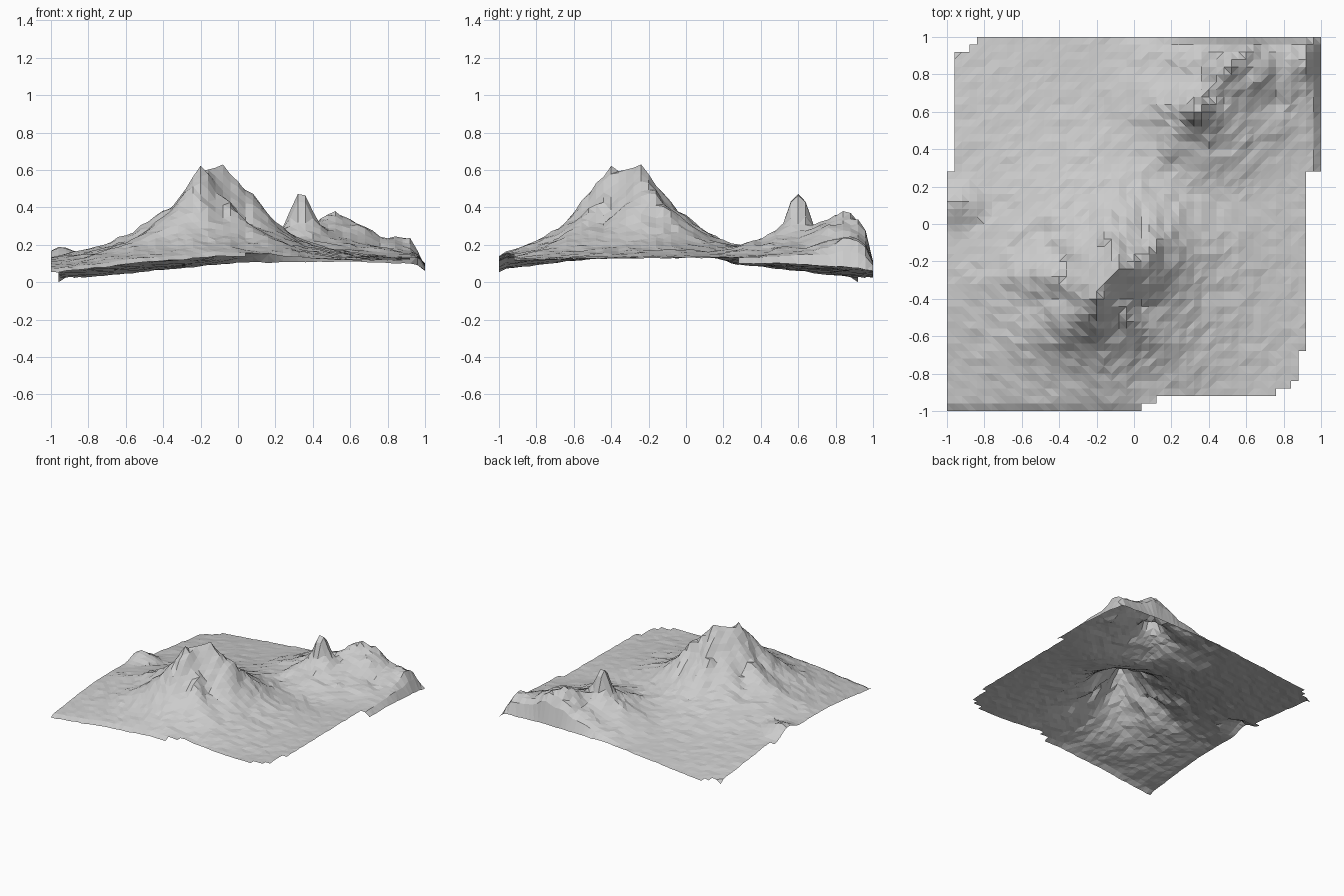
import bpy, bmesh, math
from mathutils import Vector, noise

if "Cube" in bpy.data.objects:
    bpy.data.objects.remove(bpy.data.objects["Cube"])

N = 50

# Height above the plain against distance from the crest
CONE = [(0, .49), (.05, .42), (.12, .315), (.18, .255), (.3, .155), (.42, .09), (.58, .045), (.78, .012), (.95, 0)]
SPIKE = [(0, .37), (.04, .31), (.08, .20), (.14, .14), (.2, .10), (.35, .05), (.5, .01), (.6, 0)]
SLOPE = [(0, 1), (.1, .72), (.2, .48), (.32, .25), (.5, .06), (.65, 0)]
SPUR = [(0, 1), (.06, .6), (.14, .2), (.24, 0)]

# Crest lines: (x, y, height factor)
MAIN_CREST = [(-.20, -.40, 1), (-.16, -.31, .97), (-.08, -.23, 1)]
BACK_RIDGE = [(.43, .73, .21), (.50, .80, .26), (.60, .92, .25), (.74, .90, .19), (.88, .88, .13)]
SPURS = [[(-.30, -.30, .02), (-.50, -.28, .035), (-.85, -.30, .02)],
         [(.0, -.40, .01), (.14, -.56, .03), (.28, -.72, .01)],
         [(.02, -.18, .01), (.22, -.12, .03), (.5, -.06, .01)]]

# Plain heights, rows from front to back, columns from left to right
PLAIN = [(.07, .115, .115), (.115, .13, .125), (.125, .135, .13), (.07, .13, .13), (.008, .105, .09)]


def lerp_table(table, d):
    for (d0, h0), (d1, h1) in zip(table, table[1:]):
        if d <= d1:
            return h0 + (h1 - h0) * (d - d0) / (d1 - d0)
    return table[-1][1]


def plain(x, y):
    """Bilinear lookup in the plain grid."""
    u, v = x + 1, (y + 1) * 2
    i, j = max(0, min(1, int(u))), max(0, min(3, int(v)))
    u, v = u - i, v - j
    a = PLAIN[j][i] * (1 - u) + PLAIN[j][i + 1] * u
    b = PLAIN[j + 1][i] * (1 - u) + PLAIN[j + 1][i + 1] * u
    return a * (1 - v) + b * v


def ridge(crest, table, x, y):
    """Highest flank of a crest polyline at (x, y)."""
    best = 0
    p = Vector((x, y))
    for a, b in zip(crest, crest[1:]):
        s, e = Vector(a[:2]), Vector(b[:2])
        t = max(0, min(1, (p - s).dot(e - s) / (e - s).length_squared))
        h = a[2] + (b[2] - a[2]) * t
        best = max(best, h * lerp_table(table, (p - s.lerp(e, t)).length))
    return best


def gullies(x, y, cx, cy, count):
    """Noise stretched down the slope, so it cuts radial gullies."""
    a, r = math.atan2(y - cy, x - cx), math.hypot(x - cx, y - cy)
    return noise.noise(Vector((math.cos(a) * count, math.sin(a) * count, r * 2.5)))


def height(x, y):
    z = plain(x, y)
    # Main twin-topped mountain
    d = math.hypot(x + .14, y + .32)
    away = min(1, max(0, d - .1) / .15)
    main = ridge(MAIN_CREST, CONE, x, y) * (1 + .25 * gullies(x, y, -.14, -.32, 2.2) * away)
    main += sum(ridge(s, SPUR, x, y) for s in SPURS)
    # Back massif with its spike
    near = math.hypot(x - .34, y - .60)
    calm = min(1, near / .12)
    massif = max(lerp_table(SPIKE, near), ridge(BACK_RIDGE, SLOPE, x, y))
    massif *= 1 + .3 * noise.noise(Vector((x * 7, y * 7, 3))) * calm
    # Steep outer rim on the right and back
    massif *= min(1, .1 + (1 - x) / .09) * min(1, .08 + (1 - y) / .05)
    knob = .08 * max(0, 1 - math.hypot((x + .95) / .18, (y - .11) / .13))
    rise = (main ** 3 + massif ** 3) ** (1 / 3)
    rough = .007 + .09 * rise * min(1, d / .2) * calm
    z += rise + knob + rough * noise.noise(Vector((x * 15, y * 15, 9)))
    # Sunken borders
    if y < -.98:
        z -= .015
    if x > .98:
        z -= .03
    return max(z, 0)


def inside(x, y):
    """Stepped outline of the sheet, tested at cell centres."""
    if x < -.96 and y > .28 or x < -.88 and y > .92 or x < -.84 and y > .96:
        return False
    if x > .92 and y < .26:
        return False
    if x > .04 and y < -.96 or x > .10 and y < -.92:
        return False
    if x > .76 and y < -.88 or x > .84 and y < -.84 or x > .88 and y < -.68:
        return False
    return True


# Terrain sheet
bm = bmesh.new()
bmesh.ops.create_grid(bm, x_segments=N, y_segments=N, size=1)
for v in bm.verts:
    v.co.z = height(v.co.x, v.co.y)
cut = [f for f in bm.faces if not inside(*f.calc_center_median().xy)]
bmesh.ops.delete(bm, geom=cut, context='FACES')
# The lowest corner rests on the floor
min(bm.verts, key=lambda v: v.co.z).co.z = 0
bmesh.ops.triangulate(bm, faces=bm.faces[:])
mesh = bpy.data.meshes.new("mountain_terrain")
bm.to_mesh(mesh)
bm.free()
terrain = bpy.data.objects.new("mountain_terrain", mesh)
bpy.context.collection.objects.link(terrain)
